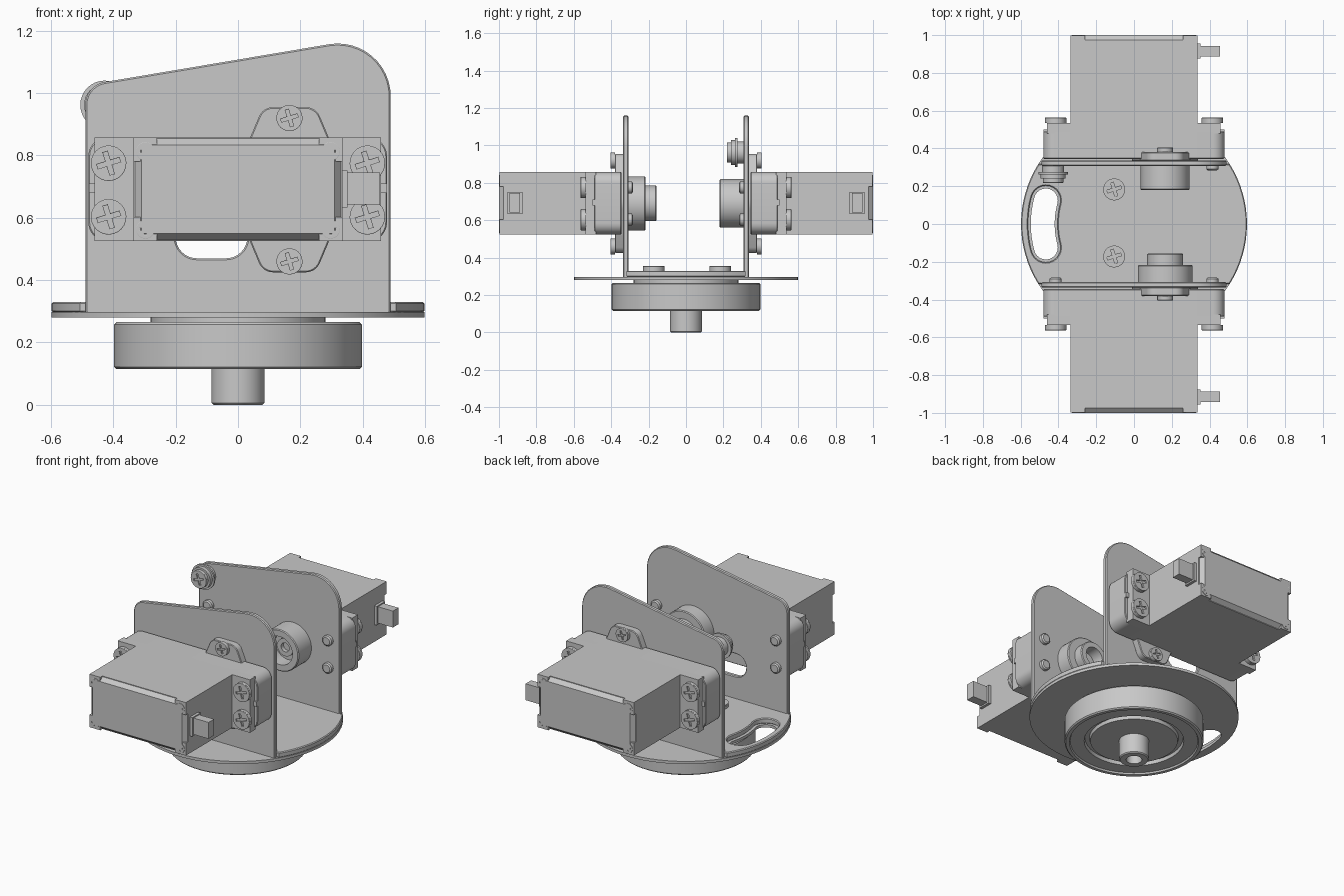
import bpy, bmesh, math
from mathutils import Vector, Matrix

cube = bpy.data.objects.get("Cube")
if cube:
    bpy.data.objects.remove(cube)

grey = bpy.data.materials.new("plain grey")
grey.use_nodes = True
grey.diffuse_color = (0.58, 0.58, 0.58, 1)
grey.node_tree.nodes["Principled BSDF"].inputs["Base Color"].default_value = grey.diffuse_color


def add(name, mesh, smooth=False):
    ob = bpy.data.objects.new(name, mesh)
    bpy.context.collection.objects.link(ob)
    if not mesh.materials:
        mesh.materials.append(grey)
    if smooth:
        bpy.ops.object.select_all(action='DESELECT')
        ob.select_set(True)
        bpy.context.view_layer.objects.active = ob
        bpy.ops.object.shade_smooth_by_angle(angle=math.radians(35))
    return ob


def box(name, x, y, z):
    """Box from three (min, max) ranges."""
    bm = bmesh.new()
    bmesh.ops.create_cube(bm, size=1)
    for v in bm.verts:
        v.co = [(r[0] + r[1]) / 2 + c * (r[1] - r[0]) for c, r in zip(v.co, (x, y, z))]
    me = bpy.data.meshes.new(name)
    bm.to_mesh(me)
    bm.free()
    return add(name, me)


def lathe(name, profile, at=(0, 0, 0), axis=(0, 0, 1), steps=48):
    """Spin (radius, height) points about an axis."""
    bm = bmesh.new()
    vs = [bm.verts.new((r, 0, h)) for r, h in profile]
    es = [bm.edges.new(p) for p in zip(vs, vs[1:])]
    bmesh.ops.spin(bm, geom=vs + es, cent=(0, 0, 0), axis=(0, 0, 1),
                   angle=math.tau, steps=steps, use_merge=True)
    bmesh.ops.remove_doubles(bm, verts=bm.verts, dist=1e-5)
    bmesh.ops.recalc_face_normals(bm, faces=bm.faces)
    bm.transform(Matrix.Translation(at) @ Vector(axis).to_track_quat('Z', 'Y').to_matrix().to_4x4())
    me = bpy.data.meshes.new(name)
    bm.to_mesh(me)
    bm.free()
    return add(name, me, True)


def arc(cx, cy, r, a0, a1, n=12):
    return [(cx + r * math.cos(math.radians(a0 + (a1 - a0) * i / n)),
             cy + r * math.sin(math.radians(a0 + (a1 - a0) * i / n))) for i in range(n + 1)]


def rounded(corners, n=8):
    """Polygon from (x, y, radius) corners."""
    pts = []
    for i, (x, y, r) in enumerate(corners):
        p = Vector((x, y))
        if r == 0:
            pts.append((x, y))
            continue
        a = (Vector(corners[i - 1][:2]) - p).normalized()
        b = (Vector(corners[(i + 1) % len(corners)][:2]) - p).normalized()
        half = a.angle(b) / 2
        mid = p + (a + b).normalized() * r / math.sin(half)
        u, w = [p + d * r / math.tan(half) - mid for d in (a, b)]
        start = math.atan2(u.y, u.x)
        sweep = math.remainder(math.atan2(w.y, w.x) - start, math.tau)
        pts += arc(mid.x, mid.y, r, math.degrees(start), math.degrees(start + sweep), n)
    return pts


def rect(x0, x1, y0, y1, r):
    return rounded([(x0, y0, r), (x1, y0, r), (x1, y1, r), (x0, y1, r)])


def prism(name, loops, lo, hi, upright=False, bevel=0.0):
    """Outline with holes, extruded along z, or along y when upright."""
    cu = bpy.data.curves.new(name, 'CURVE')
    cu.dimensions, cu.fill_mode = '2D', 'BOTH'
    cu.extrude, cu.bevel_depth, cu.offset = (hi - lo) / 2 - bevel, bevel, -bevel
    cu.bevel_resolution = 0
    for loop in loops:
        sp = cu.splines.new('POLY')
        sp.points.add(len(loop) - 1)
        for p, c in zip(sp.points, loop):
            p.co = (c[0], c[1], 0, 1)
        sp.use_cyclic_u = True
    tmp = bpy.data.objects.new(name, cu)
    bpy.context.collection.objects.link(tmp)
    dg = bpy.context.evaluated_depsgraph_get()
    me = bpy.data.meshes.new_from_object(tmp.evaluated_get(dg))
    bpy.data.objects.remove(tmp)
    bm = bmesh.new()
    bm.from_mesh(me)
    bmesh.ops.remove_doubles(bm, verts=bm.verts, dist=1e-5)
    bmesh.ops.recalc_face_normals(bm, faces=bm.faces)
    mid = (lo + hi) / 2
    bm.transform(Matrix.Translation((0, mid, 0) if upright else (0, 0, mid))
                 @ Matrix.Rotation(math.pi / 2 if upright else 0, 4, 'X'))
    bm.to_mesh(me)
    bm.free()
    return add(name, me, True)


# Shared screw head: unit radius, cross recess in the upper part
a, b = 0.13, 0.66
cross = [(a, a), (b, a), (b, -a), (a, -a), (a, -b), (-a, -b),
         (-a, -a), (-b, -a), (-b, a), (-a, a), (-a, b), (a, b)]
top = prism("screw_top", [arc(0, 0, 1, 0, 345, 23), cross], 0.6, 1.0, bevel=0.04)
base = lathe("screw_base", [(0, 0), (1, 0), (1, 0.61), (0, 0.61)], steps=24)
bm = bmesh.new()
for part in (top, base):
    bm.from_mesh(part.data)
    bpy.data.objects.remove(part)
screw_mesh = bpy.data.meshes.new("screw")
bm.to_mesh(screw_mesh)
bm.free()


def screw(name, at, axis, r, h, turn=0.3):
    ob = add(name, screw_mesh, True)
    ob.matrix_world = (Matrix.Translation(at) @ Vector(axis).to_track_quat('Z', 'Y').to_matrix().to_4x4()
                       @ Matrix.Rotation(turn, 4, 'Z') @ Matrix.Diagonal((r, r, h, 1)))


# Turntable wheel, neck and hollow shaft
lathe("wheel", [(0, .265), (.39, .265), (.397, .258), (.397, .122), (.39, .115), (.37, .115), (.365, .125),
                (.285, .125), (.28, .145), (.255, .145), (.25, .125), (0, .125)], steps=64)
lathe("neck", [(0, .262), (.28, .262), (.28, .283), (0, .283)])
lathe("shaft", [(0, .13), (.085, .13), (.085, .006), (.079, 0), (.045, 0), (.045, .06), (0, .06)])


# Round base plate and raised floor, both with a curved slot
def kidney(w, r=0.483, a=15):
    c, s = r * math.cos(math.radians(a)), r * math.sin(math.radians(a))
    return (arc(0, 0, r + w, 180 - a, 180 + a) + arc(-c, -s, w, 180 + a, 360 + a)
            + arc(0, 0, r - w, 180 + a, 180 - a) + arc(-c, s, w, -a, 180 - a))


prism("base_plate", [arc(0, 0, .598, 0, 355, 71), kidney(.063)], .28, .297)
prism("floor", [arc(0, 0, .598, -32, 32, 16) + arc(0, 0, .598, 148, 212, 16), kidney(.078)],
      .296, .33, bevel=.005)
for y in (-.172, .183):
    screw("floor_screw", (-.105, y, .33), (0, 0, 1), .058, .025)

# Side plates with an oblong window
outline = rounded([(-.49, .285, 0), (.49, .285, 0), (.49, 1.19, .17), (-.49, 1.025, .075)], 12)
window = rect(-.2, .03, .47, .61, .068)
CX, CZ = .165, .69

for s, side in ((-1, "front"), (1, "back")):
    out = (0, s, 0)

    def span(d0, d1):
        return tuple(sorted((s * d0, s * d1)))

    prism(side + "_plate", [outline, window], *span(.308, .336), True, .005)

    # Bearing flange between plate and servo
    half = [(.125, .17, .03), (.085, .265, .05)]
    lobes = [(CX + .18, CZ, .1)] + [(CX + x, CZ + z, r) for x, z, r in half]
    lobes += [(CX - x, CZ + z, r) for x, z, r in half[::-1]] + [(CX - .18, CZ, .1)]
    lobes += [(CX - x, CZ - z, r) for x, z, r in half] + [(CX + x, CZ - z, r) for x, z, r in half[::-1]]
    prism(side + "_bearing_flange", [rounded(lobes)], *span(.334, .38), True, .004)
    for dz in (-.23, .23):
        screw(side + "_flange_screw", (CX, s * .38, CZ + dz), out, .042, .024)

    # Servo body, chamfered lid and lid corners
    X, Z0, Z1 = .335, .525, .858
    box(side + "_servo_body", (-X, X), span(.35, .975), (Z0, Z1))
    lid = box(side + "_servo_lid", (-X, X), span(.97, 1), (Z0, Z1))
    for v in lid.data.vertices:
        if abs(v.co.y) > .99:
            v.co.x -= math.copysign(.025, v.co.x)
            v.co.z -= math.copysign(.025, v.co.z - CZ)
    for sx in (-1, 1):
        for z0, z1, zs in ((Z0, Z0 + .078, .563), (Z1 - .078, Z1, .813)):
            box(side + "_lid_corner", tuple(sorted((sx * .26, sx * X))), span(.96, .997), (z0, z1))
            screw(side + "_lid_screw", (sx * .297, s * .99, zs), out, .03, .01, 0)

    # Mounting block, ears and their screws
    prism(side + "_mount_block", [rect(-.48, .478, Z0, Z1, .06)], *span(.345, .49), True, .004)
    box(side + "_servo_ears", (-.46, .458), span(.48, .536), (Z0, Z1))
    for x in (-.415, .415):
        box(side + "_ear_rib", (x - .063, x + .063), span(.47, .5), (.68, .71))
        for z in (.603, .775):
            screw(side + "_ear_screw", (x, s * .535, z), out, .057, .028)
            lathe(side + "_screw_end", [(0, 0), (.032, 0), (.032, .02), (.024, .026), (0, .026)],
                  (x, s * .31, z), (0, -s, 0), 20)

    # Cable outlet
    box(side + "_cable_collar", (.33, .352), span(.875, .955), (.633, .752))
    box(side + "_cable", (.34, .455), span(.888, .943), (.642, .745))

# Front output horn: stepped cup
lathe("front_horn", [(0, 0), (.145, 0), (.145, .09), (.14, .095), (.095, .095), (.095, .15), (.09, .155),
                     (.06, .155), (.06, .08), (0, .08)], (CX, -.312, CZ), (0, 1, 0))

# Back output horn: deep cup with a centre boss
lathe("back_horn", [(0, 0), (.13, 0), (.13, .128), (.125, .133), (.088, .133), (.088, .05), (.055, .05),
                    (.055, .08), (.028, .08), (.028, .055), (0, .055)], (CX, .312, CZ), (0, -1, 0))

# Washer stack and screw on the low corner of the back plate
lathe("corner_bushing", [(0, 0), (.058, 0), (.058, .035), (.078, .035), (.078, .047), (.066, .047),
                         (.066, .07), (0, .07)], (-.428, .31, .962), (0, -1, 0), 32)
screw("corner_screw", (-.428, .242, .962), (0, -1, 0), .054, .024)
